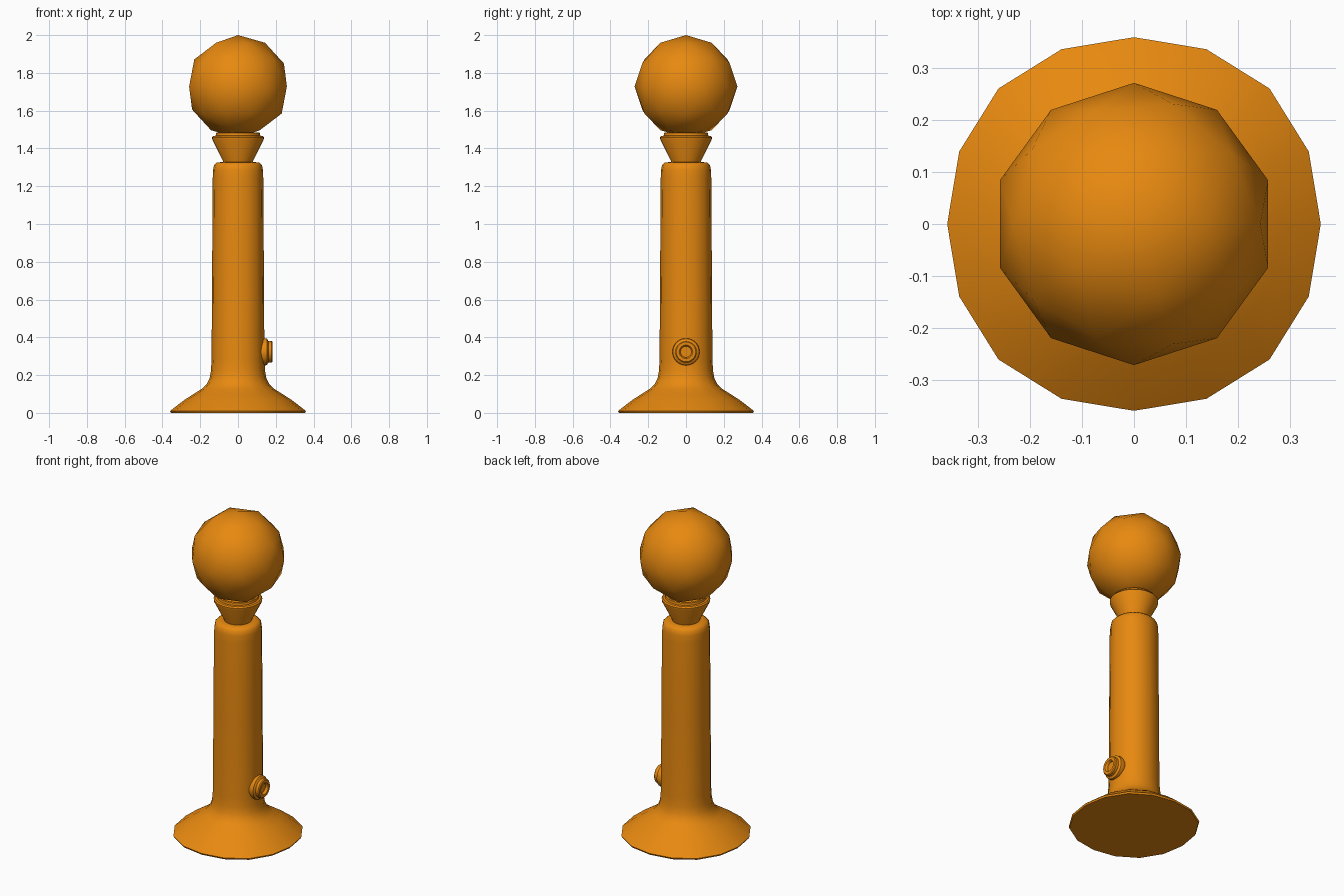
import bpy, bmesh, math
from mathutils import Matrix

if "Cube" in bpy.data.objects:
    bpy.data.objects.remove(bpy.data.objects["Cube"])

orange = bpy.data.materials.new("orange")
orange.diffuse_color = (0.8, 0.25, 0.005, 1)
orange.use_nodes = True
orange.node_tree.nodes["Principled BSDF"].inputs["Base Color"].default_value = orange.diffuse_color


def finish(name, bm, angle, bevel=0):
    """Turn a bmesh into a smooth-shaded orange object."""
    bmesh.ops.recalc_face_normals(bm, faces=bm.faces)
    me = bpy.data.meshes.new(name)
    bm.to_mesh(me)
    bm.free()
    me.materials.append(orange)
    ob = bpy.data.objects.new(name, me)
    bpy.context.collection.objects.link(ob)
    bpy.ops.object.select_all(action='DESELECT')
    ob.select_set(True)
    bpy.context.view_layer.objects.active = ob
    bpy.ops.object.shade_smooth_by_angle(angle=math.radians(angle))
    return ob


def lathe(name, profile, sides=16, matrix=Matrix(), angle=50, flare=0):
    """Revolve (radius, height) points about z and cap both ends."""
    bm = bmesh.new()
    rings = []
    for r, z in profile:
        ring = []
        for i in range(sides):
            a = 2 * math.pi * i / sides
            k = r * (1 + flare * math.sin(2 * a) ** 2)
            ring.append(bm.verts.new((k * math.cos(a), k * math.sin(a), z)))
        rings.append(ring)
    for low, high in zip(rings, rings[1:]):
        for i in range(sides):
            j = (i + 1) % sides
            bm.faces.new((low[i], low[j], high[j], high[i]))
    bm.faces.new(rings[0][::-1])
    bm.faces.new(rings[-1])
    bm.transform(matrix)
    return finish(name, bm, angle)


# Flared foot and handle in one turned body
lathe("handle", [(0.355, 0), (0.36, 0.01), (0.285, 0.068), (0.235, 0.1),
                 (0.19, 0.128), (0.165, 0.153), (0.15, 0.185), (0.143, 0.225),
                 (0.14, 0.28), (0.137, 0.75), (0.134, 1.24), (0.132, 1.285),
                 (0.127, 1.312), (0.113, 1.325), (0.085, 1.328)], flare=0.026)

# Conical cup holding the ball, with a stepped rim
lathe("cup", [(0.076, 1.315), (0.079, 1.332), (0.136, 1.447), (0.137, 1.459),
              (0.13, 1.466), (0.118, 1.468), (0.116, 1.482), (0.108, 1.485),
              (0.098, 1.478), (0.08, 1.465)], sides=32, angle=35)

# Low-poly ball head
bm = bmesh.new()
bmesh.ops.create_icosphere(bm, subdivisions=2, radius=0.272,
                           matrix=Matrix.Translation((0, 0, 1.728)))
finish("ball", bm, 60)

# Round button with a recessed centre, pointing along +x
lathe("button", [(0.068, 0), (0.072, 0.016), (0.07, 0.03), (0.057, 0.038),
                 (0.057, 0.055), (0.052, 0.06), (0.036, 0.06), (0.031, 0.055),
                 (0.029, 0.045)], sides=24, angle=35,
      matrix=Matrix.Translation((0.123, 0, 0.323)) @ Matrix.Rotation(math.pi / 2, 4, 'Y'))
